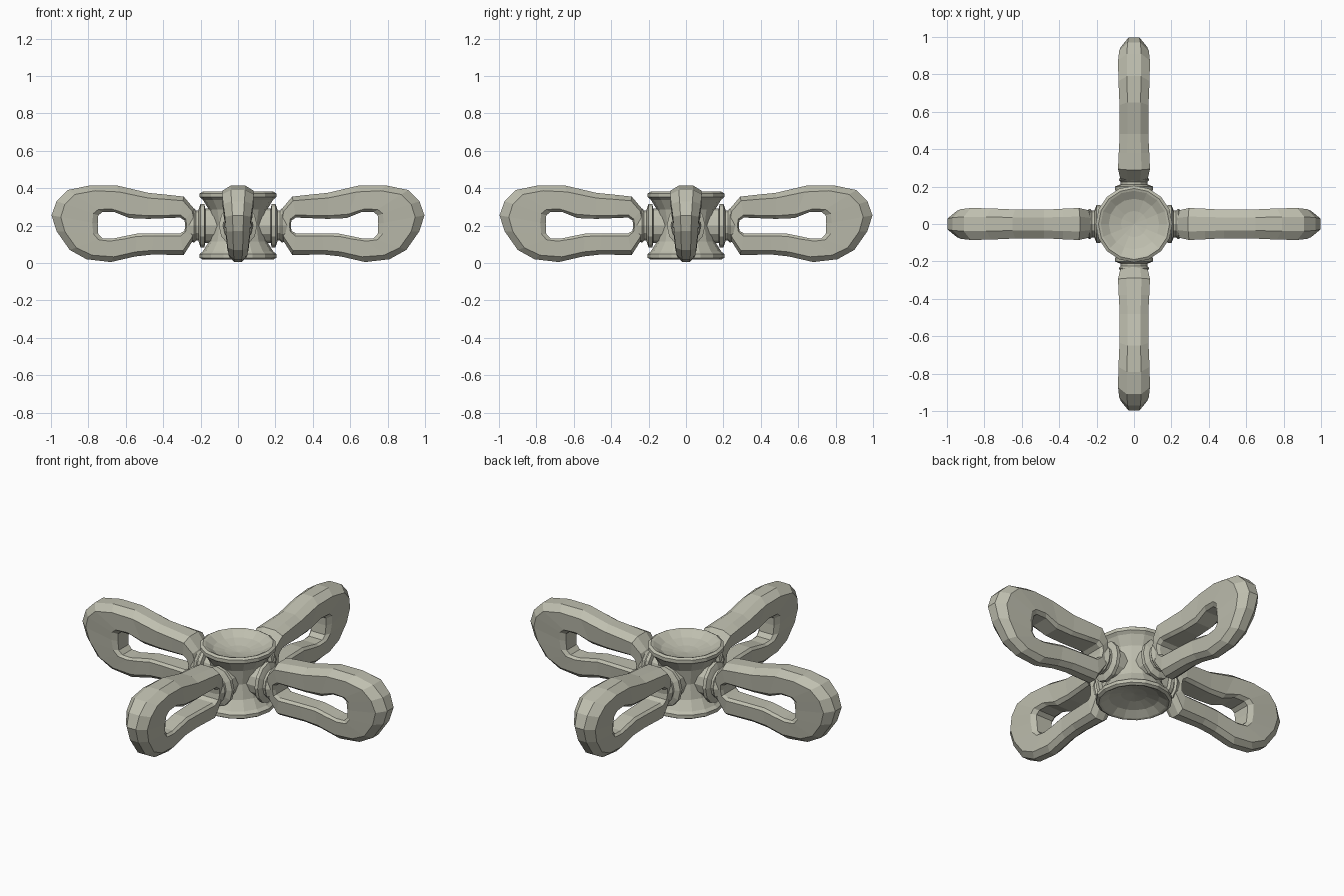
import bpy, bmesh, math
from mathutils import Vector, Matrix

if "Cube" in bpy.data.objects:
    bpy.data.objects.remove(bpy.data.objects["Cube"])

mat = bpy.data.materials.new("warm grey")
mat.diffuse_color = (0.52, 0.52, 0.43, 1)
mat.use_nodes = True
mat.node_tree.nodes["Principled BSDF"].inputs["Base Color"].default_value = mat.diffuse_color


def finish(name, bm, matrix=None):
    bmesh.ops.remove_doubles(bm, verts=bm.verts, dist=1e-5)
    bmesh.ops.recalc_face_normals(bm, faces=bm.faces)
    me = bpy.data.meshes.new(name)
    bm.to_mesh(me)
    bm.free()
    me.materials.append(mat)
    ob = bpy.data.objects.new(name, me)
    if matrix:
        ob.matrix_world = matrix
    bpy.context.collection.objects.link(ob)
    return ob


def grid(rings, close_rings):
    """Skin a list of closed vertex rings."""
    bm = bmesh.new()
    vs = [[bm.verts.new(p) for p in r] for r in rings]
    n = len(vs[0])
    for i in range(len(vs) if close_rings else len(vs) - 1):
        a, b = vs[i], vs[(i + 1) % len(vs)]
        for j in range(n):
            k = (j + 1) % n
            bm.faces.new((a[j], a[k], b[k], b[j]))
    return bm


def interp(x, pts):
    if x <= pts[0][0]:
        return pts[0][1]
    for (a, u), (b, v) in zip(pts, pts[1:]):
        if x <= b:
            return u + (v - u) * (x - a) / (b - a)
    return pts[-1][1]


# hub: waisted spool with a dish in both ends
half = [(0.0, 0.125), (0.07, 0.133), (0.135, 0.15), (0.178, 0.177), (0.19, 0.181),
        (0.205, 0.172), (0.205, 0.152), (0.188, 0.138), (0.155, 0.085), (0.14, 0.0)]
profile = half + [(r, -z) for r, z in half[-2::-1]]
N = 16
hub = grid([[(r * math.cos(math.tau * j / N), r * math.sin(math.tau * j / N), z + 0.2)
             for j in range(N)] for r, z in profile], False)
finish("hub", hub)

# arm outline and hole outline, matched point for point (x, z)
outer = [(0.22, 0.22), (0.235, 0.29), (0.29, 0.355), (0.38, 0.365), (0.48, 0.375), (0.65, 0.415),
         (0.79, 0.415), (0.91, 0.39), (0.97, 0.33), (0.997, 0.255), (0.97, 0.17), (0.90, 0.07),
         (0.81, 0.02), (0.68, 0.005), (0.55, 0.035), (0.46, 0.045), (0.29, 0.043), (0.235, 0.13)]
hole = [(0.282, 0.2), (0.286, 0.228), (0.31, 0.243), (0.38, 0.24), (0.48, 0.236), (0.58, 0.24),
        (0.66, 0.272), (0.725, 0.272), (0.747, 0.255), (0.75, 0.21), (0.747, 0.155), (0.725, 0.132),
        (0.67, 0.13), (0.60, 0.145), (0.54, 0.157), (0.45, 0.158), (0.31, 0.158), (0.286, 0.172)]
width = [(0.22, 0.075), (0.27, 0.09), (0.36, 0.085), (0.55, 0.073), (0.75, 0.083), (0.91, 0.086), (1, 0.075)]
section = [(0, -0.45), (0.2, -1), (0.88, -1), (1, -0.75), (1, 0.75), (0.88, 1), (0.2, 1), (0, 0.45)]
# connector between hub and arm: (distance along arm, radius)
collar = [(0.10, 0.085), (0.175, 0.085), (0.18, 0.108), (0.20, 0.108), (0.207, 0.09),
          (0.212, 0.075), (0.225, 0.075), (0.235, 0.085), (0.27, 0.07)]

names = ["right", "back", "left", "front"]
for q, side in enumerate(names):
    turn = Matrix.Rotation(q * math.pi / 2, 4, 'Z')
    rings = []
    for o, h in zip(outer, hole):
        ring = []
        for t, s in section:
            x = o[0] + (h[0] - o[0]) * t
            z = o[1] + (h[1] - o[1]) * t
            # arms are thinner toward the bottom
            w = interp(x, width) * interp(z, [(0.0, 0.55), (0.36, 1.0)])
            ring.append((x, w * s, z))
        rings.append(ring)
    finish(side + "_looped_arm", grid(rings, True), turn)
    c = grid([[(x, r * 0.95 * math.cos(math.tau * j / 12), 0.2 + r * 1.08 * math.sin(math.tau * j / 12))
               for j in range(12)] for x, r in collar], False)
    finish(side + "_collar", c, turn)
